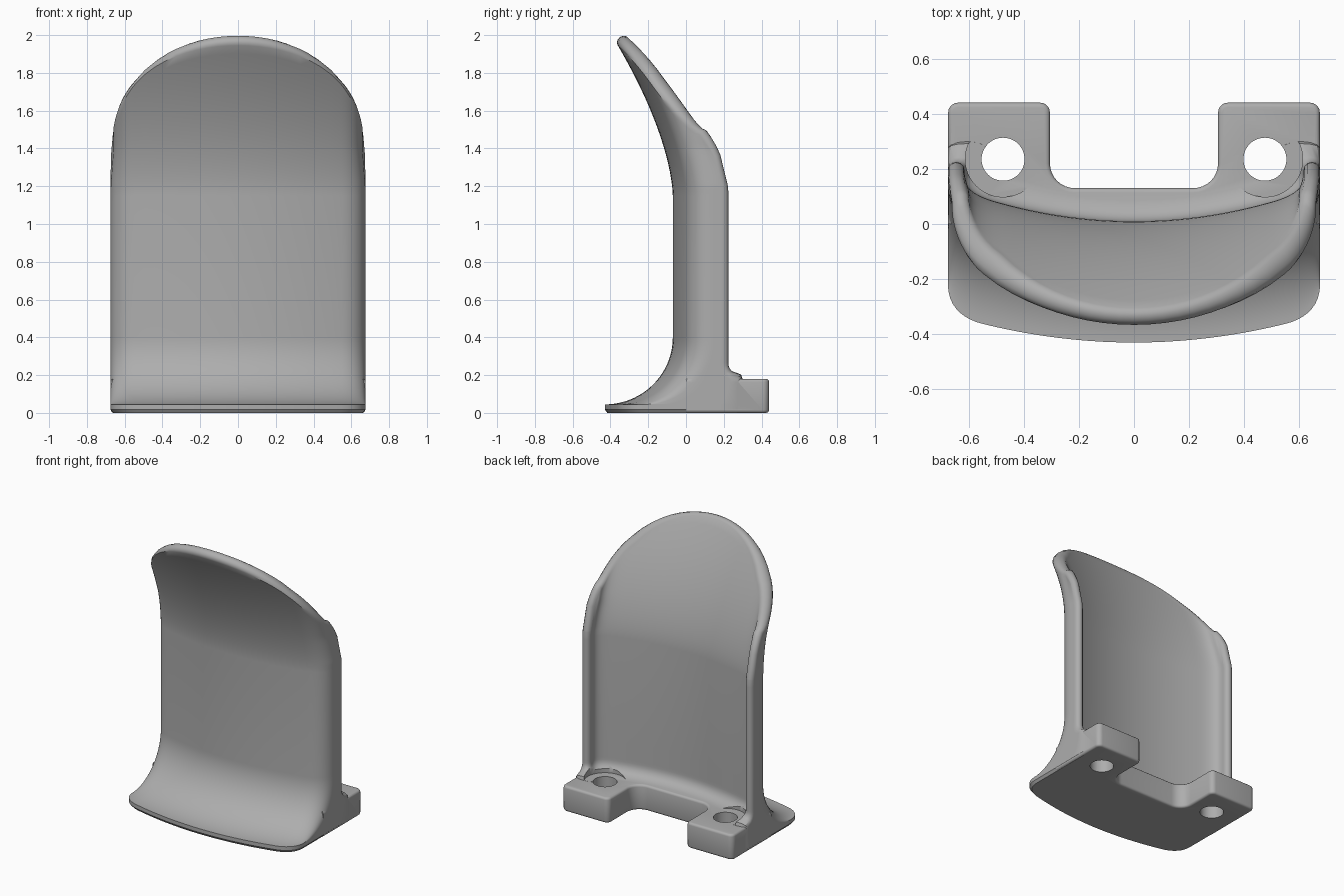
import bpy, bmesh, math
from mathutils import Vector

if "Cube" in bpy.data.objects:
    bpy.data.objects.remove(bpy.data.objects["Cube"])

grey = bpy.data.materials.new("plain_grey")
grey.use_nodes = True
grey.diffuse_color = (0.42, 0.42, 0.42, 1)
grey.node_tree.nodes["Principled BSDF"].inputs["Base Color"].default_value = grey.diffuse_color

WIDE, FOOT, FILLET, END = 0.675, 0.18, 0.08, 0.195


def finish(name, bm):
    bmesh.ops.recalc_face_normals(bm, faces=bm.faces)
    mesh = bpy.data.meshes.new(name)
    bm.to_mesh(mesh)
    bm.free()
    mesh.materials.append(grey)
    ob = bpy.data.objects.new(name, mesh)
    bpy.context.collection.objects.link(ob)
    return ob


def half_profile(x_arc, y0, sag, c1, c2, end):
    """Shallow arc, rounded corner, straight side: list of (x, y, side fraction)."""
    pts = [(x_arc * k / 10, y0 + sag * (k / 10) ** 2, 0) for k in range(10)]
    corner = [Vector(p) for p in ((x_arc, y0 + sag), c1, c2, end)]
    for k in range(9):
        t = k / 9
        w = ((1 - t) ** 3, 3 * t * (1 - t) ** 2, 3 * t * t * (1 - t), t ** 3)
        p = sum((c * a for c, a in zip(corner, w)), Vector((0, 0)))
        pts.append((p.x, p.y, 0))
    for k in range(6):
        t = k / 5
        pts.append((end[0], end[1] + (END - end[1]) * t, t))
    return pts


front = half_profile(0.55, -0.07, 0.068, (0.62, 0.015), (WIDE, 0.06), (WIDE, 0.14))
back = half_profile(0.48, 0.01, 0.065, (0.58, 0.10), (0.615, 0.13), (0.615, 0.17))
LAST = len(front) - 1
COLS = 2 * LAST + 1
FLARE = 28
low_rows = [0, 0.018] + [0.4 - 0.355 * math.cos(k / FLARE * math.pi / 2) for k in range(FLARE + 1)]
TOP_ROWS = 18
ROWS = len(low_rows) + TOP_ROWS + 1


def shell_point(col, row, inner):
    k = abs(col - LAST)
    side = 1 if col >= LAST else -1
    fx, _, t = front[k]
    rim_x = fx - 0.015 * (fx / WIDE) ** 8 if t == 0 else fx - 0.015 * (1 - t)
    ratio = max(0, 1 - (rim_x / WIDE) ** 2)
    rim_z = 1.2 + 0.8 * ratio ** 0.34 - (0.015 if inner else 0.055) * ratio
    if row < len(low_rows):
        z = low_rows[row]
    else:
        z = 1.15 + (rim_z - 1.15) * (row - len(low_rows)) / TOP_ROWS
    x, y, t = back[k] if inner else front[k]
    # curl towards the front at the top
    if z > 1.15:
        y -= 0.42 * (z - 1.15) ** 1.6
        x -= (fx - rim_x) * min(1, max(0, (z - 1.2) / 0.2))
    # fillet above the foot
    h = min(FILLET, max(0, FOOT + FILLET - z))
    f = FILLET - math.sqrt(FILLET ** 2 - h ** 2)
    if inner:
        x -= f * (x / 0.615) ** 3
        y += f
    else:
        # flare to the front lip
        if z < 0.4:
            q = min(1, (0.4 - z) / 0.355)
            y -= 0.36 * (1 - math.sqrt(1 - q * q)) * (1 - t)
        y += f * t
        if row == 0:
            x, y = x * 0.98, y * 0.97
    return Vector((side * x, y, z))


# Curved shell with a rounded rim
bm = bmesh.new()
grids = [[[bm.verts.new(shell_point(c, r, inner)) for r in range(ROWS)]
          for c in range(COLS)] for inner in (False, True)]
for g in grids:
    for c in range(COLS - 1):
        for r in range(ROWS - 1):
            bm.faces.new((g[c][r], g[c + 1][r], g[c + 1][r + 1], g[c][r + 1]))
border = [(0, r) for r in range(ROWS)] + [(c, ROWS - 1) for c in range(1, COLS)]
border += [(COLS - 1, r) for r in range(ROWS - 2, -1, -1)]
chains = []
for n, (c, r) in enumerate(border):
    a, b = grids[0][c][r], grids[1][c][r]
    before = border[max(n - 1, 0)]
    after = border[min(n + 1, len(border) - 1)]
    mids = [(grids[0][i][j].co + grids[1][i][j].co) / 2 for i, j in (before, after)]
    out = (mids[1] - mids[0]).cross(b.co - a.co)
    if r == 0:
        out.z = 0
    out.normalize()
    chain = [a]
    for s in range(1, 6):
        ang = math.pi * s / 6
        chain.append(bm.verts.new(a.co.lerp(b.co, (1 - math.cos(ang)) / 2)
                                  + out * 0.03 * math.sin(ang)))
    chains.append(chain + [b])
for p, q in zip(chains, chains[1:]):
    for s in range(len(p) - 1):
        bm.faces.new((p[s], p[s + 1], q[s + 1], q[s]))
bm.faces.new([g[0] for g in grids[0]] + chains[-1][1:-1]
             + [g[0] for g in reversed(grids[1])] + chains[0][-2:0:-1])
shell = finish("curved_shell", bm)

# Foot block with a notch at the back
bm = bmesh.new()
half = [(0.305, 0.13), (0.305, 0.44), (0.674, 0.44), (0.674, 0.0)]
outline = half + [(-x, y) for x, y in reversed(half)]
face = bm.faces.new([bm.verts.new((x, y, 0)) for x, y in outline])
up = bmesh.ops.extrude_face_region(bm, geom=[face])["geom"]
bmesh.ops.translate(bm, vec=(0, 0, FOOT), verts=[v for v in up if isinstance(v, bmesh.types.BMVert)])
bmesh.ops.recalc_face_normals(bm, faces=bm.faces)


def bevel_edges(test, width, segments):
    edges = [e for e in bm.edges if test(e.verts[0].co, e.verts[1].co)]
    bmesh.ops.bevel(bm, geom=edges, offset=width, segments=segments, profile=0.5, affect='EDGES')


def upright(p, q):
    return abs(p.z - q.z) > 0.1


bevel_edges(lambda p, q: upright(p, q) and abs(p.y - 0.13) < 0.01, 0.09, 8)
bevel_edges(lambda p, q: upright(p, q) and p.y > 0.43, 0.035, 5)
bevel_edges(lambda p, q: abs(p.z - q.z) < 0.01 and max(p.y, q.y) > 0.05, 0.016, 3)
foot = finish("foot_block", bm)


def cylinder(name, x, radius, z0, z1):
    bm = bmesh.new()
    bmesh.ops.create_cone(bm, cap_ends=True, segments=48, radius1=radius, radius2=radius, depth=z1 - z0)
    bmesh.ops.translate(bm, vec=(x, 0.235, (z0 + z1) / 2), verts=bm.verts)
    return finish(name, bm)


def combine(target, tool, operation):
    mod = target.modifiers.new(operation.lower(), 'BOOLEAN')
    mod.operation, mod.object, mod.solver = operation, tool, 'EXACT'
    bpy.context.view_layer.objects.active = target
    bpy.ops.object.modifier_apply(modifier=mod.name)
    bpy.data.objects.remove(tool)


# Join, then cut screw holes and clearance for the screw heads
combine(shell, foot, 'UNION')
for x in (-0.475, 0.475):
    combine(shell, cylinder("head_cutter", x, 0.137, FOOT + 0.0005, 0.34), 'DIFFERENCE')
    combine(shell, cylinder("hole_cutter", x, 0.078, -0.1, 0.3), 'DIFFERENCE')

bpy.ops.object.select_all(action='DESELECT')
shell.select_set(True)
bpy.context.view_layer.objects.active = shell
bpy.ops.object.shade_smooth_by_angle(angle=math.radians(35))
